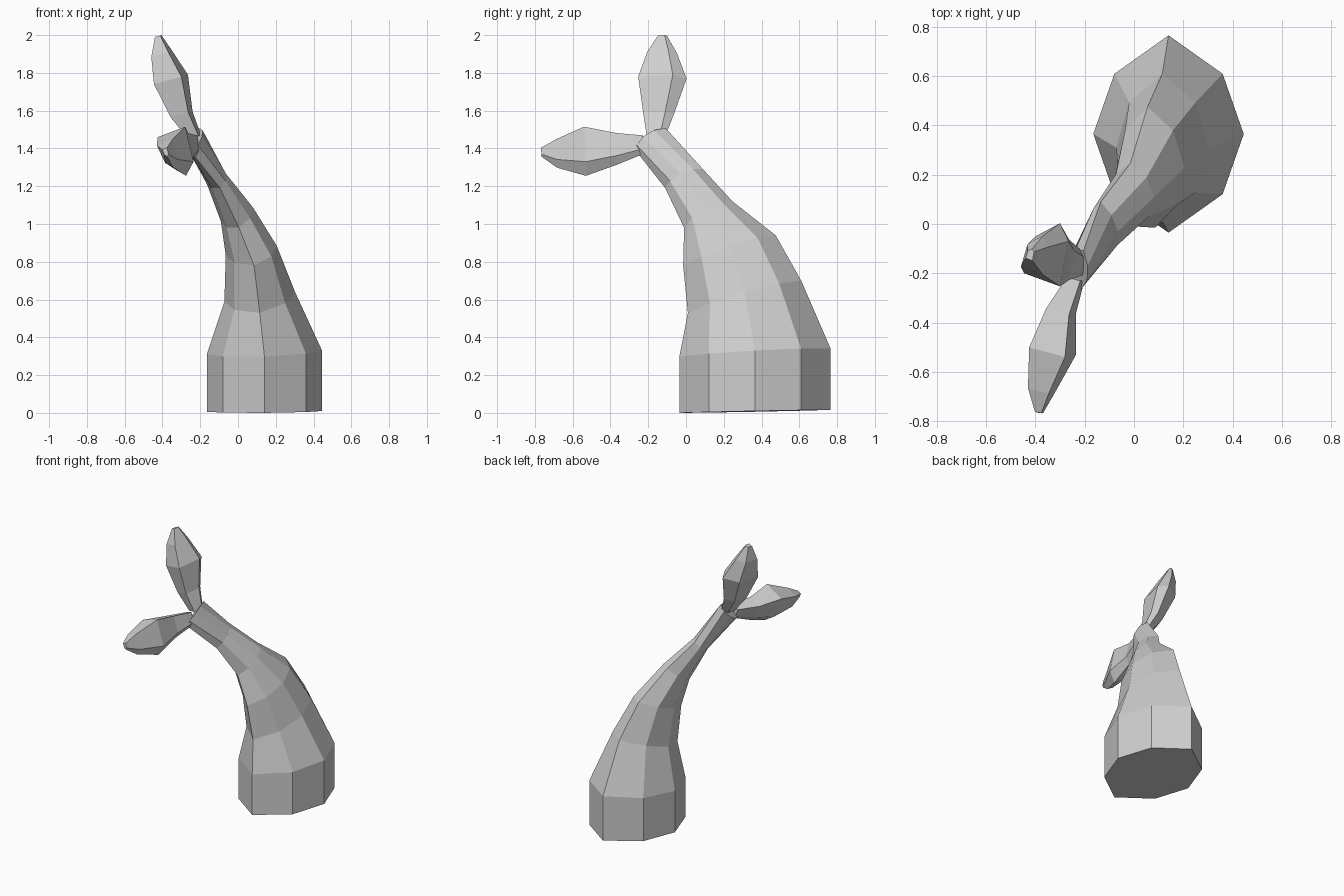
import bpy
import bmesh
from mathutils import Vector

if "Cube" in bpy.data.objects:
    bpy.data.objects.remove(bpy.data.objects["Cube"])

grey = bpy.data.materials.new("plain grey")
grey.diffuse_color = (0.62, 0.62, 0.62, 1)
grey.use_nodes = True
grey.node_tree.nodes["Principled BSDF"].inputs["Base Color"].default_value = grey.diffuse_color


def loft(name, rings):
    """Skin a list of matching point rings and cap both ends."""
    bm = bmesh.new()
    loops = [[bm.verts.new(p) for p in ring] for ring in rings]
    n = len(loops[0])
    for a, b in zip(loops, loops[1:]):
        for i in range(n):
            j = (i + 1) % n
            bm.faces.new((a[i], a[j], b[j], b[i]))
    bm.faces.new(loops[0][::-1])
    bm.faces.new(loops[-1])
    bmesh.ops.recalc_face_normals(bm, faces=bm.faces)
    mesh = bpy.data.meshes.new(name)
    bm.to_mesh(mesh)
    bm.free()
    mesh.materials.append(grey)
    obj = bpy.data.objects.new(name, mesh)
    bpy.context.collection.objects.link(obj)
    return obj


# Eight-sided trunk section, stretched along two half-axes
OCTAGON = [(0, -1), (0.72, -0.61), (1, 0), (0.72, 0.61),
           (0, 1), (-0.72, 0.61), (-1, 0), (-0.72, -0.61)]


def trunk_ring(centre, side, back):
    c, u, v = Vector(centre), Vector(side), Vector(back)
    return [c + u * a + v * b for a, b in OCTAGON]


# Trunk: wide foot, then leaning and tapering towards the fork
trunk = [
    ((0.14, 0.365, 0.008), (0.305, 0, 0.002), (0, 0.40, 0.008)),
    ((0.14, 0.365, 0.32), (0.305, 0, 0.01), (0, 0.40, 0.022)),
    ((0.115, 0.31, 0.615), (0.187, 0, 0.025), (0, 0.30, 0.085)),
    ((0.07, 0.23, 0.86), (0.135, 0, 0.025), (-0.015, 0.245, 0.08)),
    ((-0.005, 0.118, 1.05), (0.086, -0.01, 0.035), (-0.01, 0.128, 0.07)),
    ((-0.115, -0.01, 1.24), (0.05, -0.02, 0.028), (-0.02, 0.10, 0.05)),
    ((-0.225, -0.183, 1.443), (0.035, -0.045, 0.02), (0.02, 0.075, 0.065)),
]
loft("trunk", [trunk_ring(*r) for r in trunk])


def leaf(name, section, stations):
    """Five-sided leaf: its widest section scaled at each station."""
    pts = [Vector(p) for p in section]
    mid = sum(pts, Vector()) / len(pts)
    rings = []
    for centre, scale in stations:
        c = mid if centre is None else Vector(centre)
        rings.append([c + (p - mid) * scale for p in pts])
    loft(name, rings)


# Upright leaf
leaf("upper_leaf",
     [(-0.30, -0.253, 1.78), (-0.265, -0.07, 1.79), (-0.30, 0.003, 1.77),
      (-0.40, -0.05, 1.745), (-0.445, -0.20, 1.74)],
     [((-0.225, -0.155, 1.46), 0.38), ((-0.29, -0.138, 1.58), 0.64),
      (None, 1), ((-0.395, -0.12, 1.90), 0.62),
      ((-0.42, -0.122, 1.995), 0.19)])

# Forward-pointing leaf
leaf("front_leaf",
     [(-0.28, -0.54, 1.515), (-0.235, -0.53, 1.33), (-0.275, -0.53, 1.255),
      (-0.35, -0.53, 1.30), (-0.425, -0.50, 1.46)],
     [((-0.23, -0.225, 1.415), 0.38), ((-0.285, -0.36, 1.39), 0.64),
      (None, 1), ((-0.365, -0.68, 1.366), 0.58),
      ((-0.382, -0.765, 1.378), 0.18)])
